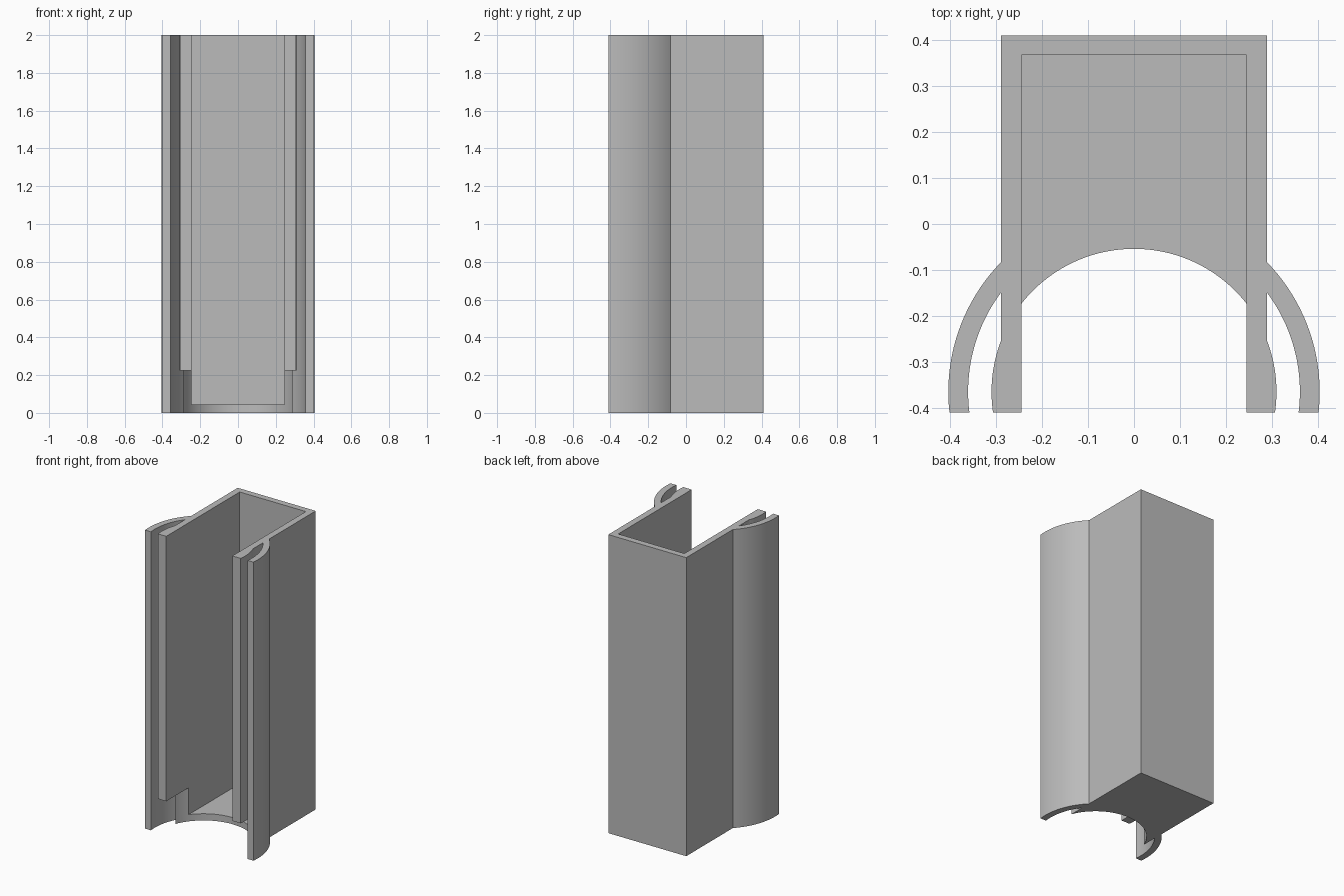
import bpy
import bmesh
import math

if "Cube" in bpy.data.objects:
    bpy.data.objects.remove(bpy.data.objects["Cube"], do_unlink=True)

HEIGHT = 2.0
FRONT, BACK = -0.41, 0.41
OUT, INN = 0.289, 0.245          # channel wall faces
BACK_IN = 0.368                  # inside of the back wall
CY = -0.365                      # centre of all the arcs
R_WING, R_SLOT, R_LIP = 0.404, 0.361, 0.31

grey = bpy.data.materials.new("grey")
grey.use_nodes = True
grey.diffuse_color = (0.5, 0.5, 0.5, 1)
grey.node_tree.nodes["Principled BSDF"].inputs["Base Color"].default_value = (0.5, 0.5, 0.5, 1)


def extrude(name, outline, z0, z1):
    """Solid prism over a counter-clockwise outline."""
    bm = bmesh.new()
    face = bm.faces.new([bm.verts.new((x, y, z0)) for x, y in outline])
    grown = bmesh.ops.extrude_face_region(bm, geom=[face])["geom"]
    tops = [v for v in grown if isinstance(v, bmesh.types.BMVert)]
    bmesh.ops.translate(bm, verts=tops, vec=(0, 0, z1 - z0))
    bmesh.ops.recalc_face_normals(bm, faces=bm.faces)
    mesh = bpy.data.meshes.new(name)
    bm.to_mesh(mesh)
    bm.free()
    mesh.materials.append(grey)
    obj = bpy.data.objects.new(name, mesh)
    bpy.context.collection.objects.link(obj)
    return obj


def arc(radius, steps=20):
    """Right-hand arc from the front edge up to the channel wall."""
    a0 = math.asin((FRONT - CY) / radius)
    a1 = math.acos(OUT / radius)
    angles = [a0 + (a1 - a0) * i / steps for i in range(steps + 1)]
    return [(radius * math.cos(a), CY + radius * math.sin(a)) for a in angles]


def combine(target, other, operation):
    mod = target.modifiers.new(operation.lower(), "BOOLEAN")
    mod.operation = operation
    mod.solver = "EXACT"
    mod.object = other
    bpy.context.view_layer.objects.active = target
    bpy.ops.object.modifier_apply(modifier=mod.name)
    bpy.data.objects.remove(other, do_unlink=True)


# Channel with curved lips and outer wings, as one mirrored outline
half = [(INN, BACK_IN), (INN, FRONT)]
half += arc(R_LIP) + arc(R_SLOT)[::-1] + arc(R_WING) + [(OUT, BACK)]
outline = half + [(-x, y) for x, y in reversed(half)]
channel = extrude("channel_holder", outline, 0, HEIGHT)

# Floor plate, overlapping into the walls
floor = extrude("floor", [(-0.267, -0.25), (0.267, -0.25), (0.267, 0.39), (-0.267, 0.39)], 0, 0.045)
combine(channel, floor, "UNION")

# Round recess through the floor and the lower ends of the lips
circle = [(0.311 * math.cos(a), CY + 0.311 * math.sin(a))
          for a in (math.tau * i / 128 for i in range(128))]
recess = extrude("recess_cutter", circle, -0.1, 0.225)
combine(channel, recess, "DIFFERENCE")

# Smooth curves with sharp edges
bpy.ops.object.select_all(action="DESELECT")
channel.select_set(True)
bpy.context.view_layer.objects.active = channel
bpy.ops.object.shade_smooth_by_angle(angle=math.radians(25))
